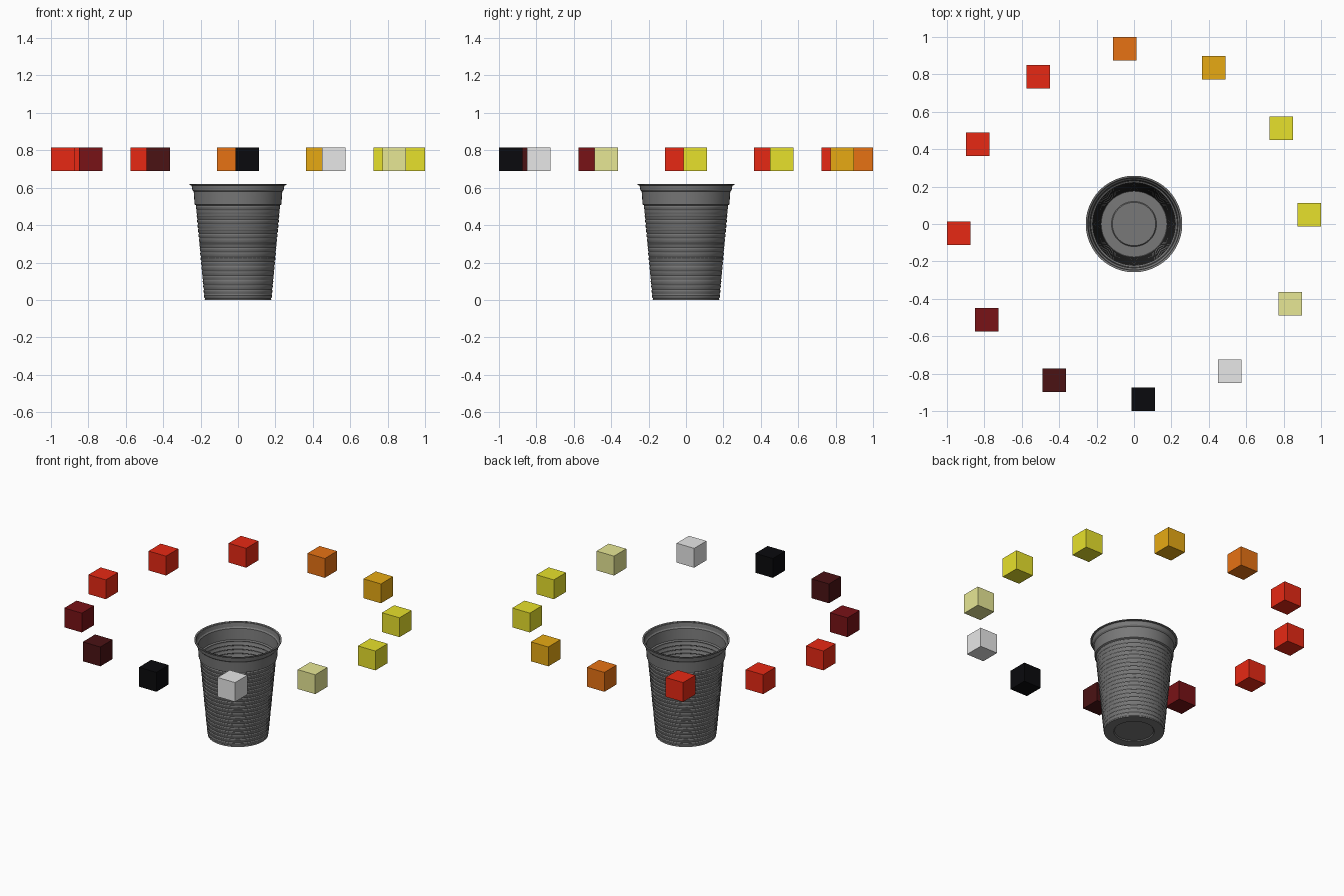
import bpy, bmesh
from math import sin, cos, pi, radians

default = bpy.data.objects.get("Cube")
if default:
    bpy.data.objects.remove(default, do_unlink=True)


def material(name, rgb):
    m = bpy.data.materials.new(name)
    m.use_nodes = True
    m.diffuse_color = (*rgb, 1)
    m.node_tree.nodes["Principled BSDF"].inputs["Base Color"].default_value = (*rgb, 1)
    return m


def add_object(name, bm, mat):
    me = bpy.data.meshes.new(name)
    bm.to_mesh(me)
    bm.free()
    me.materials.append(mat)
    ob = bpy.data.objects.new(name, me)
    bpy.context.collection.objects.link(ob)
    return ob


def lathe(profile, sides):
    """Spin (radius, height) points about z; a zero radius becomes a pole."""
    bm = bmesh.new()
    rings = []
    for r, z in profile:
        count = sides if r > 0 else 1
        rings.append([bm.verts.new((r * cos(2 * pi * i / sides), r * sin(2 * pi * i / sides), z))
                      for i in range(count)])
    for a, b in zip(rings, rings[1:]):
        for i in range(sides):
            j = (i + 1) % sides
            if len(a) == 1:
                bm.faces.new((a[0], b[j], b[i]))
            else:
                bm.faces.new((a[i], a[j], b[j], b[i]))
    bmesh.ops.recalc_face_normals(bm, faces=bm.faces)
    return bm


# Cup: recessed base, ribbed wall, plain band and rolled lip
RIBS, WALL_TOP = 20, 0.505
profile = [(0, 0.006), (0.115, 0.006), (0.12, 0.0), (0.178, 0.0)]
for k in range(RIBS):
    for step, bulge in ((0.15, 0.0), (0.35, 0.003), (0.8, 0.003), (1.0, 0.0)):
        t = (k + step) / RIBS
        profile.append((0.177 + 0.046 * t + bulge, 0.005 + (WALL_TOP - 0.005) * t))
profile += [(0.232, 0.51), (0.237, 0.58), (0.244, 0.588), (0.248, 0.612),
            (0.258, 0.614), (0.258, 0.619), (0.247, 0.619)]
cup = add_object("ribbed_cup", lathe(profile, 48), material("dark grey", (0.19, 0.19, 0.19)))
wall = cup.modifiers.new("wall", "SOLIDIFY")
wall.thickness = 0.002
wall.offset = -1
bpy.context.view_layer.objects.active = cup
cup.select_set(True)
bpy.ops.object.shade_smooth_by_angle(angle=radians(30))

# Ring of twelve cubes, anticlockwise from the left side
yellow = material("yellow", (0.8, 0.75, 0.025))
red = material("red", (0.8, 0.022, 0.007))
ring = [yellow, yellow,
        material("amber", (0.8, 0.4, 0.007)),
        material("orange", (0.8, 0.17, 0.007)),
        red, red, red,
        material("dark red", (0.19, 0.006, 0.008)),
        material("maroon", (0.07, 0.006, 0.007)),
        material("black", (0.003, 0.003, 0.004)),
        material("light grey", (0.8, 0.8, 0.8)),
        material("pale yellow", (0.8, 0.8, 0.3))]
for i, mat in enumerate(ring):
    a = radians(3 + 30 * i)
    bm = bmesh.new()
    bmesh.ops.create_cube(bm, size=0.126)
    ob = add_object(f"ring_cube_{i + 1}", bm, mat)
    ob.location = (0.938 * cos(a), 0.938 * sin(a), 0.752)
